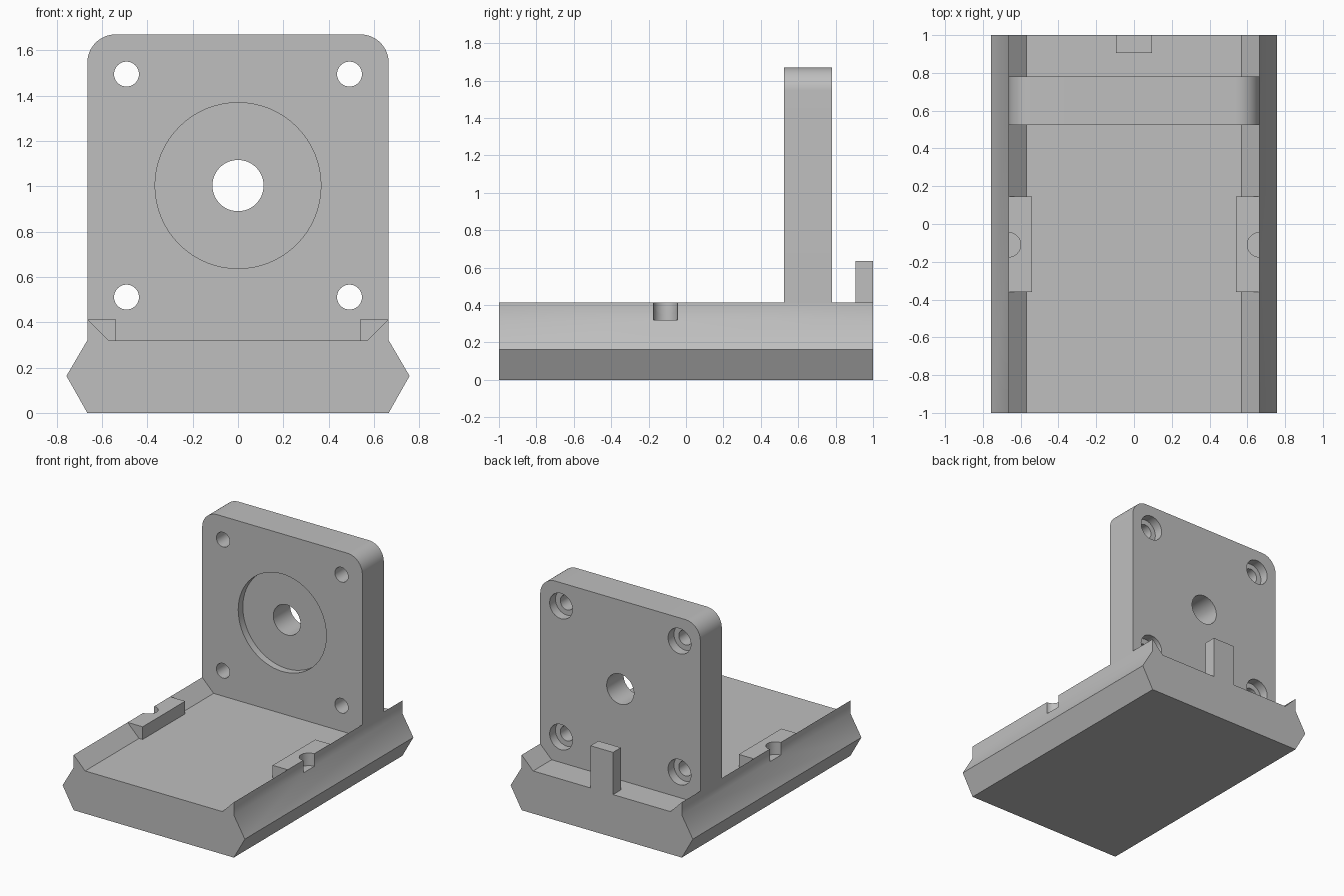
import bpy, bmesh, math
from mathutils import Vector

cube = bpy.data.objects.get("Cube")
if cube:
    bpy.data.objects.remove(cube, do_unlink=True)

grey = bpy.data.materials.new("plain grey")
grey.use_nodes = True
COLOUR = (0.52, 0.52, 0.52, 1)
grey.diffuse_color = COLOUR
grey.node_tree.nodes["Principled BSDF"].inputs["Base Color"].default_value = COLOUR

FLOOR, LIP, SIDE, GROOVE = 0.32, 0.415, 0.665, 0.57
WALL_FRONT, WALL_BACK, WALL_TOP = 0.525, 0.78, 1.67


def extrude(name, outline, y0, y1):
    """Extrude an x-z outline from y0 to y1."""
    bm = bmesh.new()
    face = bm.faces.new([bm.verts.new((x, y0, z)) for x, z in outline])
    new = bmesh.ops.extrude_face_region(bm, geom=[face])["geom"]
    bmesh.ops.translate(bm, vec=Vector((0, y1 - y0, 0)),
                        verts=[v for v in new if isinstance(v, bmesh.types.BMVert)])
    bmesh.ops.recalc_face_normals(bm, faces=bm.faces)
    mesh = bpy.data.meshes.new(name)
    bm.to_mesh(mesh)
    bm.free()
    obj = bpy.data.objects.new(name, mesh)
    bpy.context.collection.objects.link(obj)
    mesh.materials.append(grey)
    return obj


def select(obj):
    bpy.ops.object.select_all(action="DESELECT")
    obj.select_set(True)
    bpy.context.view_layer.objects.active = obj


def drill(obj, radius, start, end):
    """Cut a round hole running from start to end."""
    start, end = Vector(start), Vector(end)
    axis = end - start
    bpy.ops.mesh.primitive_cylinder_add(
        vertices=64, radius=radius, depth=axis.length, location=(start + end) / 2,
        rotation=axis.to_track_quat("Z", "Y").to_euler())
    cutter = bpy.context.object
    cutter.hide_render = True
    cutter.data.materials.append(grey)
    mod = obj.modifiers.new("hole", "BOOLEAN")
    mod.operation, mod.solver, mod.object = "DIFFERENCE", "EXACT", cutter
    select(obj)
    bpy.ops.object.modifier_apply(modifier=mod.name)
    bpy.data.objects.remove(cutter, do_unlink=True)


def mirrored(half):
    return half + [(-x, z) for x, z in reversed(half)]


# Dovetail base with raised, sloped lips
base = extrude("base", mirrored([(SIDE, 0), (0.757, 0.163), (SIDE, FLOOR),
                                 (SIDE, LIP), (GROOVE, FLOOR)]), -1, 1)

# Clamp pads beside the lips
pads = []
for side, name in ((1, "left_pad"), (-1, "right_pad")):
    pads.append(extrude(name, [(side * x, z) for x, z in (
        (0.54, FLOOR), (GROOVE, FLOOR), (SIDE, LIP), (0.54, LIP))], -0.36, 0.145))

# Half-round screw notches through lips and pads
for side, pad in zip((1, -1), pads):
    for part in (base, pad):
        drill(part, 0.065, (side * SIDE, -0.11, FLOOR), (side * SIDE, -0.11, 0.6))

# Upright plate with rounded top corners
R = 0.125
corner = [(SIDE - R + R * math.cos(a), WALL_TOP - R + R * math.sin(a))
          for a in (math.radians(90 * i / 16) for i in range(17))]
plate = extrude("upright_plate", mirrored([(GROOVE, FLOOR), (SIDE, LIP)] + corner),
                WALL_FRONT, WALL_BACK)

# Front recess and shaft hole
drill(plate, 0.366, (0, 0.4, 1.003), (0, WALL_FRONT + 0.055, 1.003))
drill(plate, 0.113, (0, 0.4, 1.003), (0, 0.9, 1.003))

# Four screw holes, counterbored at the back
for x in (-0.492, 0.492):
    for z in (0.511, 1.495):
        drill(plate, 0.055, (x, 0.4, z), (x, 0.9, z))
        drill(plate, 0.095, (x, WALL_BACK - 0.07, z), (x, 0.9, z))

# Tab at the rear edge
tab = extrude("rear_tab", mirrored([(0.094, FLOOR), (0.094, 0.637)]), 0.906, 1)

for obj in [base, plate, tab] + pads:
    select(obj)
    bpy.ops.object.shade_smooth_by_angle(angle=math.radians(35))
